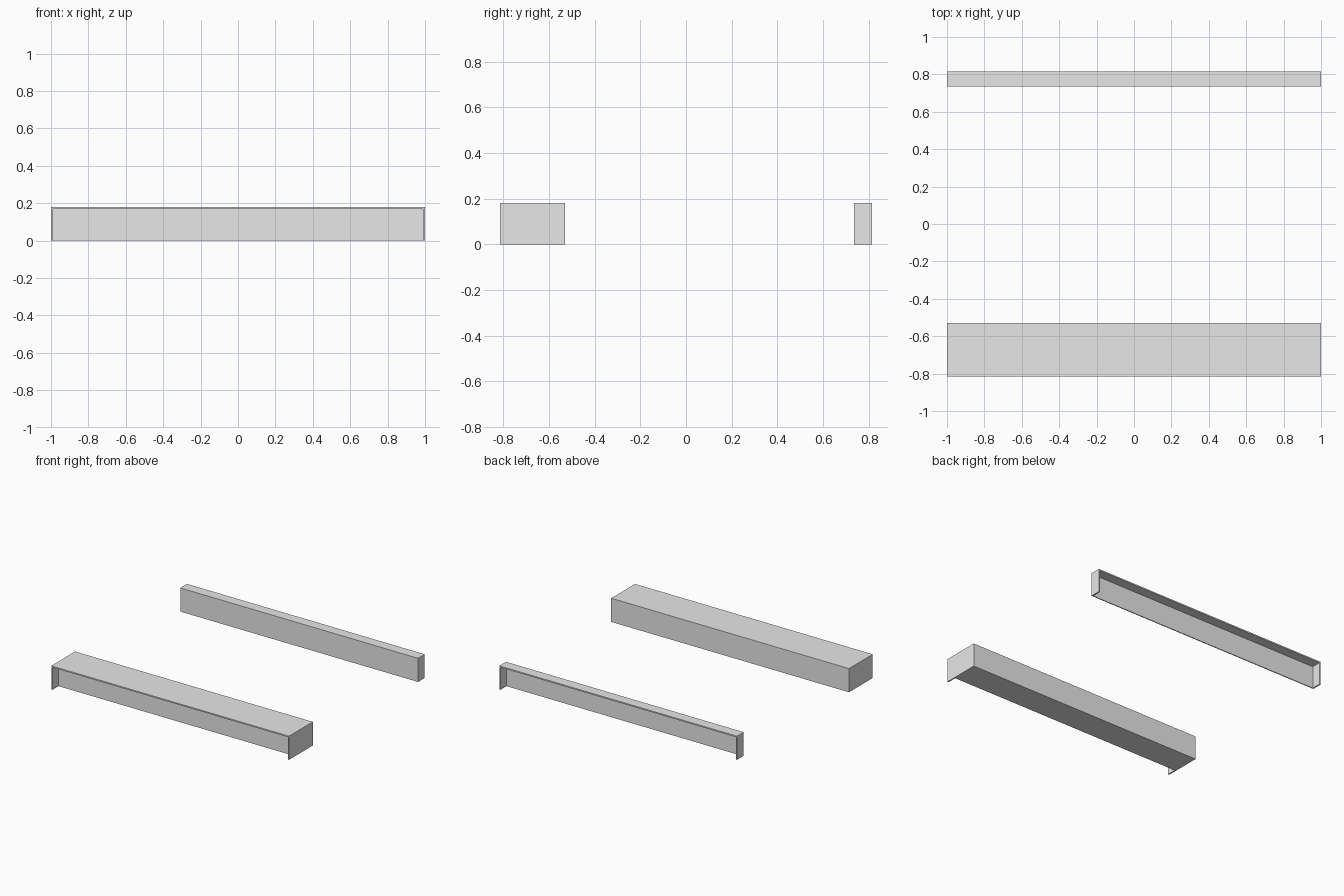
import bpy
import bmesh

if "Cube" in bpy.data.objects:
    bpy.data.objects.remove(bpy.data.objects["Cube"])

grey = bpy.data.materials.new("light_grey")
grey.diffuse_color = (0.8, 0.8, 0.8, 1)
grey.use_nodes = True
grey.node_tree.nodes["Principled BSDF"].inputs["Base Color"].default_value = grey.diffuse_color

HEIGHT = 0.18   # full height of both bars
WALL = 0.01     # thickness of the rim
RECESS = 0.073  # depth of the open side


def shelf_bar(name, y_flat, y_rim):
    """Bar with a flat side at y_flat; the side at y_rim is recessed inside a
    rim along the top and both ends. The rim outline (an upside-down U) and
    the core share one mesh."""
    side = 1 if y_rim > y_flat else -1
    y_panel = y_rim - side * RECESS
    outer = [(-1, 0), (-1, HEIGHT), (1, HEIGHT), (1, 0)]
    xi, zi = 1 - WALL, HEIGHT - WALL
    inner = [(-xi, 0), (-xi, zi), (xi, zi), (xi, 0)]
    bm = bmesh.new()

    def ring(points, y):
        return [bm.verts.new((x, y, z)) for x, z in points]

    flat = ring(outer, y_flat)
    rim = ring(outer, y_rim)
    lip = ring(inner, y_rim)
    panel = ring(inner, y_panel)
    bm.faces.new(flat)
    bm.faces.new(panel)
    for a, b in ((flat, rim), (rim, lip), (lip, panel)):
        for i in range(3):
            bm.faces.new((a[i], a[i + 1], b[i + 1], b[i]))
    # underside of the core and of the two end walls
    bm.faces.new((flat[0], rim[0], lip[0], panel[0],
                  panel[3], lip[3], rim[3], flat[3]))
    bmesh.ops.recalc_face_normals(bm, faces=bm.faces)
    mesh = bpy.data.meshes.new(name)
    bm.to_mesh(mesh)
    bm.free()
    mesh.materials.append(grey)
    obj = bpy.data.objects.new(name, mesh)
    bpy.context.collection.objects.link(obj)
    return obj


# Wide bar at the front, open towards -y; thin bar at the back, open towards +y
shelf_bar("front_wide_bar", -0.53, -0.815)
shelf_bar("back_thin_bar", 0.735, 0.815)
